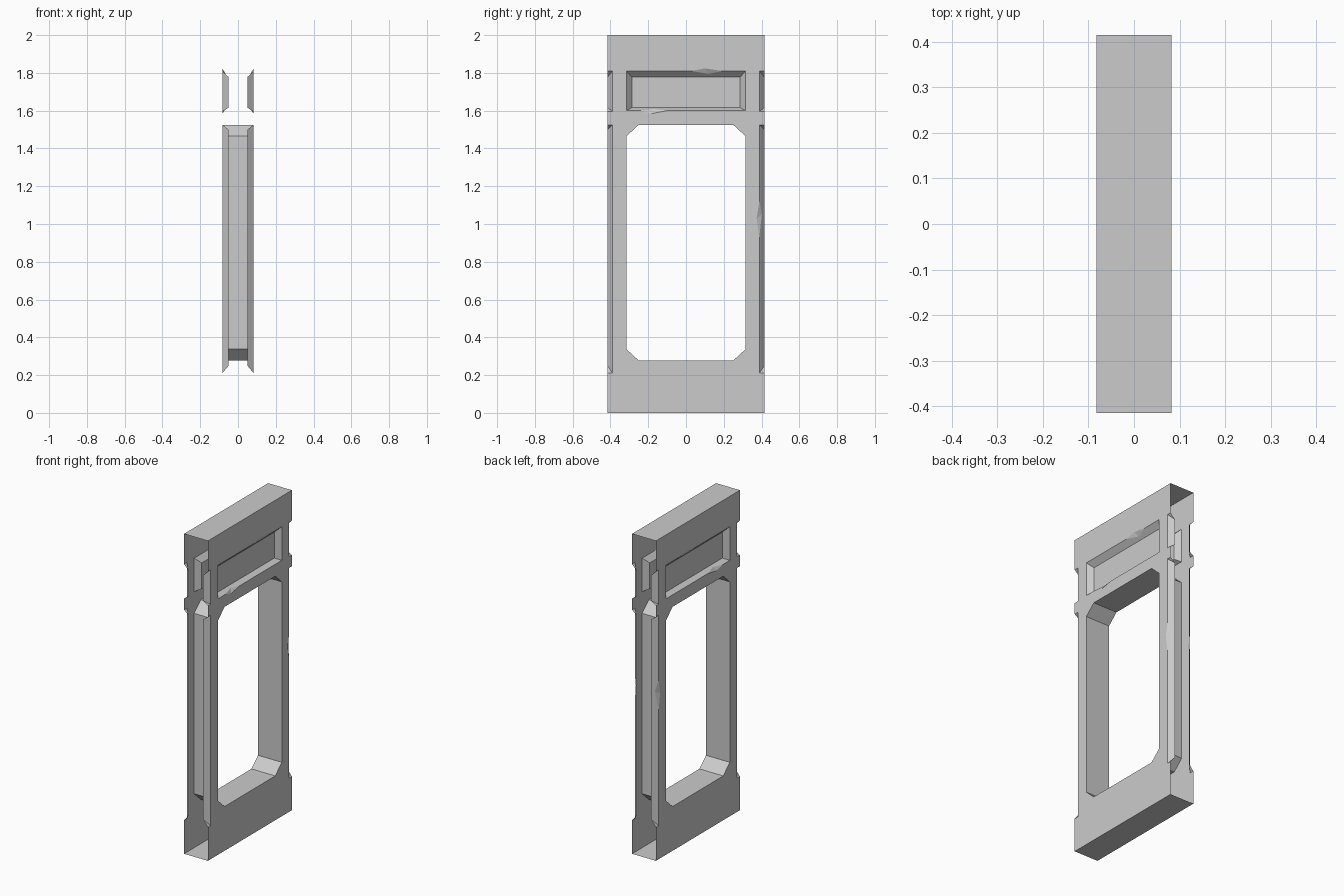
import bpy, bmesh
from mathutils import Vector

if "Cube" in bpy.data.objects:
    bpy.data.objects.remove(bpy.data.objects["Cube"])

X, XI = 0.0825, 0.05          # outer skin and recess depth (half thickness)
XM = (X + XI) / 2
W, R, H = 0.415, 0.388, 2.0   # half width, end-notch rim, height


def P(y, z, x=X):
    return Vector((x, y, z))


def build(name, polys, facing, fill=None):
    """Mesh from polygons (or filled loops), oriented outward, mirrored in x."""
    bm = bmesh.new()
    for poly in polys:
        bm.faces.new([bm.verts.new(p) for p in poly])
    for loop in fill or []:
        vs = [bm.verts.new(p) for p in loop]
        for i, v in enumerate(vs):
            bm.edges.new((v, vs[i - 1]))
    if fill:
        bmesh.ops.triangle_fill(bm, edges=bm.edges[:], use_beauty=True,
                                normal=(1, 0, 0))
    bmesh.ops.remove_doubles(bm, verts=bm.verts[:], dist=1e-5)
    bm.normal_update()
    for f in bm.faces:
        if f.normal.dot(facing(f.calc_center_median())) < 0:
            f.normal_flip()
    me = bpy.data.meshes.new(name)
    bm.to_mesh(me)
    bm.free()
    ob = bpy.data.objects.new(name, me)
    bpy.context.collection.objects.link(ob)
    ob.modifiers.new("Mirror", 'MIRROR').use_axis[0] = True
    return ob


def slope(a, b, bi, ai, chip=None, mid=None):
    """Bevel from rim a-b to inner edge ai-bi, with an optional chipped rim."""
    if not chip:
        return [[a, b, bi, ai]]
    c1, c2, c3 = chip
    return [[a, c1, mid, c3, b, bi, ai], [c1, c2, mid], [c2, c3, mid]]


def out_x(c):
    return Vector((1, 0, 0))


# Damaged spots on the recess rims
Z0, Z1, Y0 = 1.60, 1.81, 0.315
top_chip = [P(0.19, Z1), P(0.10, 1.824), P(0.03, Z1)]
low_chip = [P(-0.24, Z0), P(-0.185, 1.584), P(-0.10, Z0)]
end_chip = [P(R, 0.93), P(0.374, 1.03), P(R, 1.12)]

# Recessed panel above the opening
rim = [P(-Y0, Z0), P(Y0, Z0), P(Y0, Z1), P(-Y0, Z1)]
inner = [P(-0.287, 1.616, XI), P(0.287, 1.616, XI),
         P(0.287, 1.778, XI), P(-0.287, 1.778, XI)]
polys = [inner]
damage = {0: (low_chip, P(-0.17, 1.608, XM)), 2: (top_chip, P(0.12, 1.794, XM))}
for i in range(4):
    j = (i + 1) % 4
    polys += slope(rim[i], rim[j], inner[j], inner[i], *damage.get(i, ()))
build("recessed_panel", polys, out_x)

# Half recesses running off both ends: (rim low, rim high, inner low, inner high)
notches = [(0.21, 1.525, 0.25, 1.50), (Z0 - 0.005, Z1, 1.616, 1.778)]
polys = []
for s in (-1, 1):
    for k, (lo, hi, ilo, ihi) in enumerate(notches):
        a, b = P(s * R, lo), P(s * R, hi)
        ai, bi = P(s * W, ilo, XI), P(s * W, ihi, XI)
        hit = (end_chip, P((R + W) / 2, 1.05, XM)) if s > 0 and k == 0 else ()
        polys += slope(a, b, bi, ai, *hit)
        polys += [[a, P(s * W, lo), ai], [b, P(s * W, hi), bi]]
build("end_recesses", polys, out_x)

# Flat skin with the opening, the panel and the end notches left out
sides = []
for s in (1, -1):
    path = [P(s * W, 0)]
    for k, (lo, hi, _, _) in enumerate(notches):
        path += [P(s * W, lo), P(s * R, lo)]
        path += end_chip if s > 0 and k == 0 else []
        path += [P(s * R, hi), P(s * W, hi)]
    sides.append(path + [P(s * W, H)])
outline = sides[0] + sides[1][::-1]
panel_hole = [rim[0], *low_chip, rim[1], rim[2], *top_chip, rim[3]]
opening = [P(-0.25, 0.277), P(0.25, 0.277), P(0.315, 0.337), P(0.315, 1.465),
           P(0.25, 1.525), P(-0.25, 1.525), P(-0.315, 1.465), P(-0.315, 0.337)]
build("wall_skin", [], out_x, fill=[outline, panel_hole, opening])

# Inner lining of the opening
polys = []
for i, q in enumerate(opening):
    p = opening[i - 1]
    polys.append([p, q, P(q.y, q.z, 0), P(p.y, p.z, 0)])
build("opening_lining", polys, lambda c: Vector((0, -c.y, 0.9 - c.z)))

# Top and bottom caps; the ends stay open
for name, z, d in (("top_cap", H, 1), ("bottom_cap", 0, -1)):
    build(name, [[P(-W, z, 0), P(-W, z), P(W, z), P(W, z, 0)]],
          lambda c, d=d: Vector((0, 0, d)))
